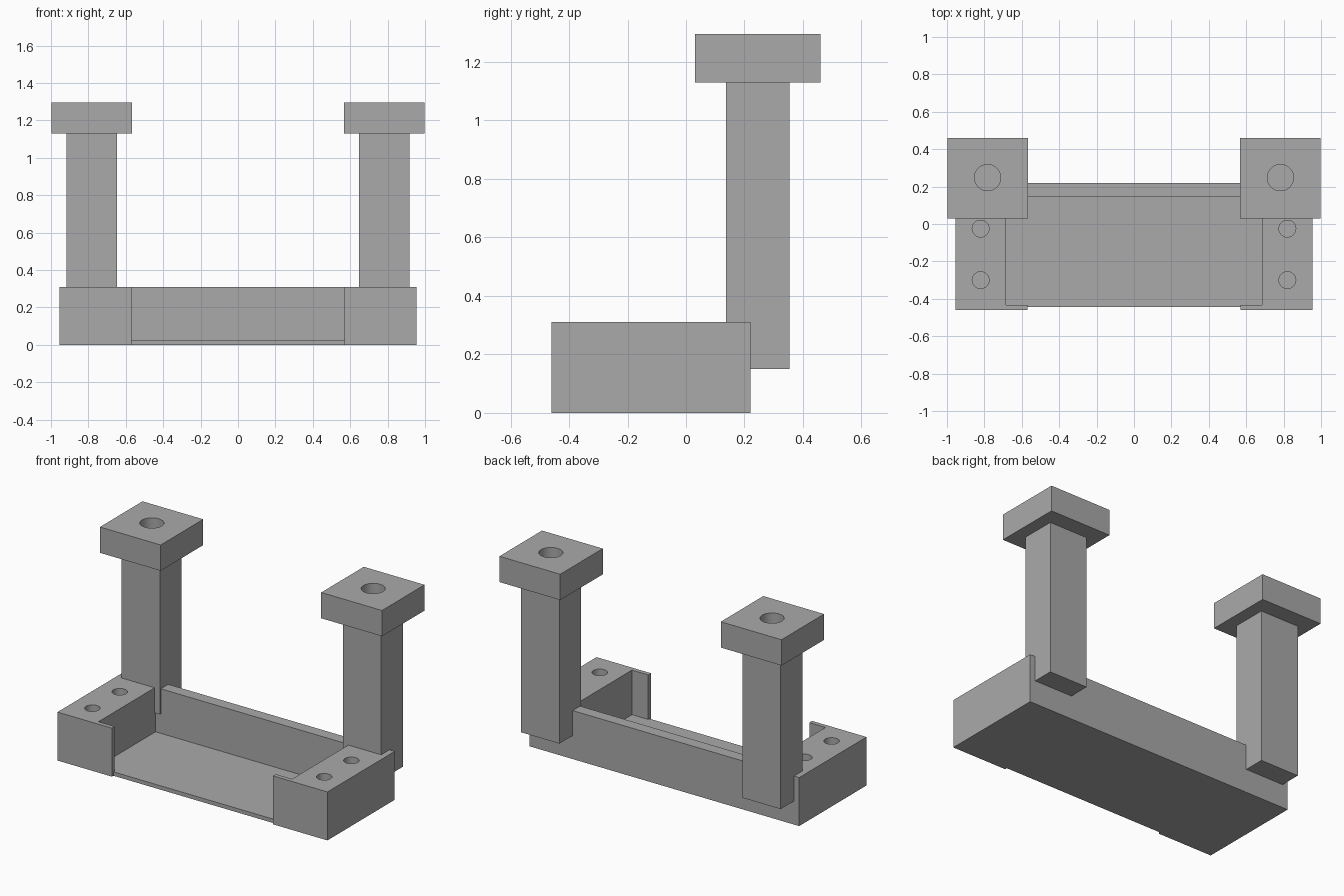
import bpy
from mathutils import Vector

if "Cube" in bpy.data.objects:
    bpy.data.objects.remove(bpy.data.objects["Cube"], do_unlink=True)

grey = bpy.data.materials.new("plain_grey")
grey.use_nodes = True
COLOUR = (0.4, 0.4, 0.4, 1)
grey.diffuse_color = COLOUR
grey.node_tree.nodes["Principled BSDF"].inputs["Base Color"].default_value = COLOUR


def box(name, low, high):
    low, high = Vector(low), Vector(high)
    bpy.ops.mesh.primitive_cube_add(size=1, location=(low + high) / 2)
    ob = bpy.context.object
    ob.name = name
    ob.scale = high - low
    bpy.ops.object.transform_apply(location=True, rotation=False, scale=True)
    ob.data.materials.append(grey)
    return ob


def drill(name, x, y, radius, bottom, top):
    bpy.ops.mesh.primitive_cylinder_add(
        vertices=48, radius=radius, depth=top - bottom,
        location=(x, y, (top + bottom) / 2))
    ob = bpy.context.object
    ob.name = name
    ob.data.materials.append(grey)
    return ob


def combine(target, tool, operation="DIFFERENCE"):
    mod = target.modifiers.new(operation.title(), "BOOLEAN")
    mod.operation = operation
    mod.solver = "EXACT"
    mod.object = tool
    bpy.context.view_layer.objects.active = target
    bpy.ops.object.modifier_apply(modifier=mod.name)
    bpy.data.objects.remove(tool, do_unlink=True)


def finish(ob):
    bpy.ops.object.select_all(action="DESELECT")
    ob.select_set(True)
    bpy.context.view_layer.objects.active = ob
    bpy.ops.object.shade_smooth_by_angle(angle=0.5)


# Tray: solid slab with a pocket, a front opening between lips and a recessed sill
tray = box("tray", (-0.955, -0.46, 0), (0.955, 0.22, 0.31))
combine(tray, box("pocket", (-0.685, -0.432, 0.025), (0.685, 0.145, 0.5)))
combine(tray, box("front_opening", (-0.57, -0.6, 0.025), (0.57, -0.4, 0.5)))
combine(tray, box("sill_recess", (-0.57, -0.6, -0.1), (0.57, -0.445, 0.5)))

# Screw holes in the end blocks
for side in (-1, 1):
    for y in (-0.025, -0.3):
        combine(tray, drill("screw_hole", side * 0.82, y, 0.045, 0.09, 0.4))
finish(tray)

# Posts with square caps and a central hole
for label, side in (("left", 1), ("right", -1)):
    x = side * 0.783
    post = box(label + "_post", (x - 0.135, 0.136, 0.15), (x + 0.135, 0.354, 1.2))
    cap = box("cap", (x - 0.215, 0.03, 1.13), (x + 0.215, 0.46, 1.295))
    combine(post, cap, "UNION")
    combine(post, drill("cap_hole", x, 0.248, 0.07, 1.0, 1.4))
    finish(post)
